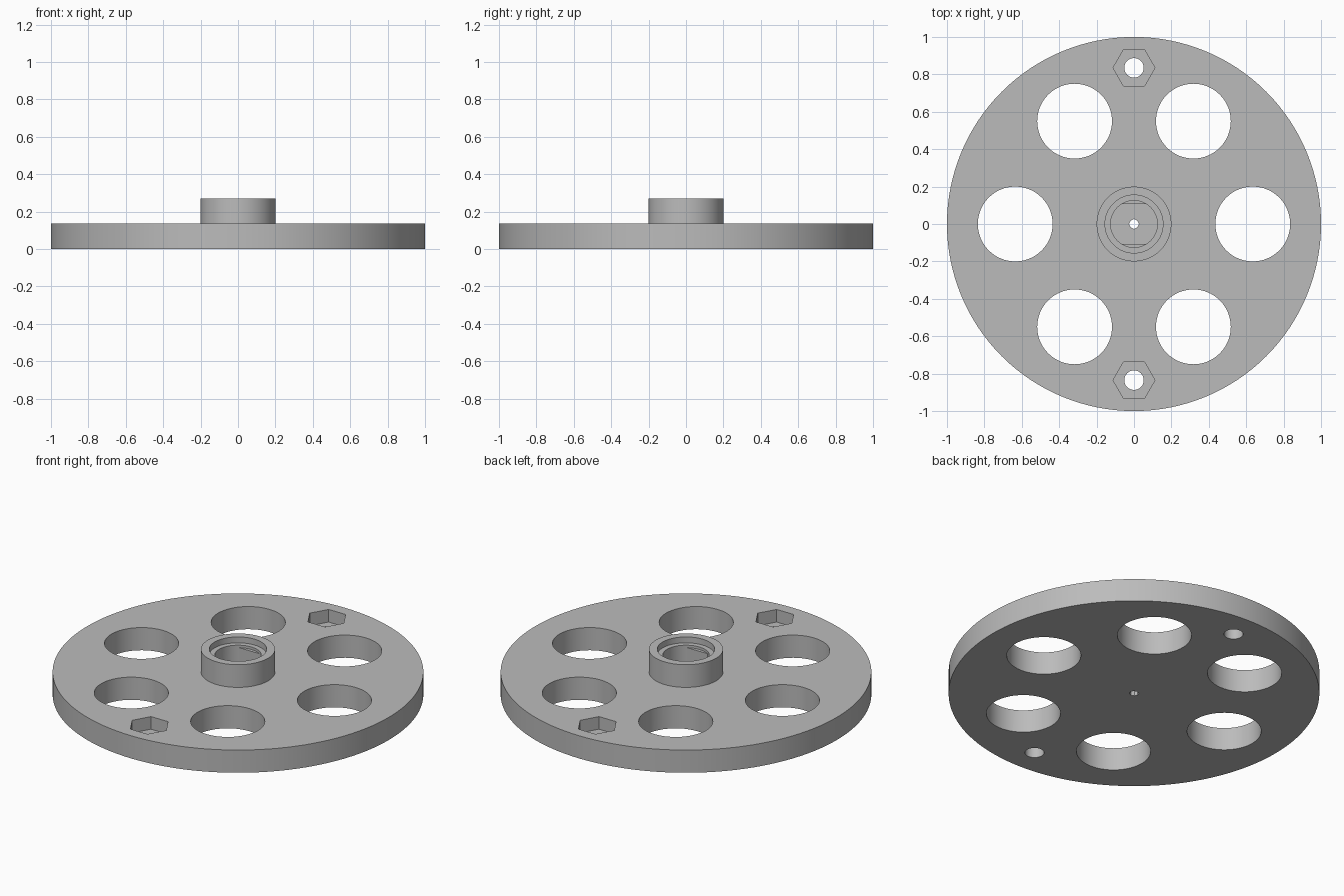
import bpy
from math import cos, sin, pi

cube = bpy.data.objects.get("Cube")
if cube:
    bpy.data.objects.remove(cube, do_unlink=True)

PLATE_TOP, HUB_TOP = 0.135, 0.27
HEX_FLOOR, SOCKET_FLOOR = 0.06, 0.07

gray = bpy.data.materials.new("plain gray")
gray.use_nodes = True
gray.diffuse_color = (0.5, 0.5, 0.5, 1)
gray.node_tree.nodes["Principled BSDF"].inputs["Base Color"].default_value = (0.5, 0.5, 0.5, 1)


def cylinder(name, radius, bottom, top, x=0, y=0, sides=64):
    bpy.ops.mesh.primitive_cylinder_add(
        vertices=sides, radius=radius, depth=top - bottom,
        location=(x, y, (bottom + top) / 2))
    obj = bpy.context.object
    obj.name = name
    obj.data.materials.append(gray)
    return obj


def boolean(target, tool, operation):
    mod = target.modifiers.new(tool.name, 'BOOLEAN')
    mod.operation = operation
    mod.solver = 'EXACT'
    mod.object = tool
    bpy.context.view_layer.objects.active = target
    bpy.ops.object.modifier_apply(modifier=mod.name)
    bpy.data.objects.remove(tool, do_unlink=True)


# Disc with a raised central hub
wheel = cylinder("wheel_disc", 1, 0, PLATE_TOP, sides=128)
boolean(wheel, cylinder("hub", 0.2, 0.05, HUB_TOP), 'UNION')

# Ring of six lightening holes
for i in range(6):
    a = i * pi / 3
    boolean(wheel, cylinder("round_hole", 0.2, -0.1, 0.4, 0.635 * cos(a), 0.635 * sin(a)),
            'DIFFERENCE')

# Bolt holes with hexagonal nut pockets, points along x
for y in (-0.835, 0.835):
    pocket = cylinder("nut_pocket", 0.112, HEX_FLOOR, 0.3, 0, y, sides=6)
    pocket.rotation_euler.z = pi / 6
    bpy.context.view_layer.update()
    boolean(wheel, pocket, 'DIFFERENCE')
    boolean(wheel, cylinder("bolt_hole", 0.052, -0.1, 0.3, 0, y, sides=32), 'DIFFERENCE')

# Stepped hub bore, then a socket with two flats
boolean(wheel, cylinder("counterbore", 0.155, 0.235, 0.4), 'DIFFERENCE')
boolean(wheel, cylinder("bore", 0.125, 0.22, 0.4), 'DIFFERENCE')
socket = cylinder("flatted_socket", 0.125, SOCKET_FLOOR, 0.3)
bpy.ops.mesh.primitive_cube_add(size=1, location=(0, 0, 0.2))
flats = bpy.context.object
flats.name = "socket_flats"
flats.scale = (0.5, 0.212, 0.5)
bpy.context.view_layer.update()
boolean(socket, flats, 'INTERSECT')
boolean(wheel, socket, 'DIFFERENCE')
boolean(wheel, cylinder("centre_hole", 0.026, -0.1, 0.3, sides=8), 'DIFFERENCE')

# Smooth round walls, sharp rims
bpy.ops.object.select_all(action='DESELECT')
wheel.select_set(True)
bpy.context.view_layer.objects.active = wheel
bpy.ops.object.shade_smooth_by_angle(angle=pi / 6)
